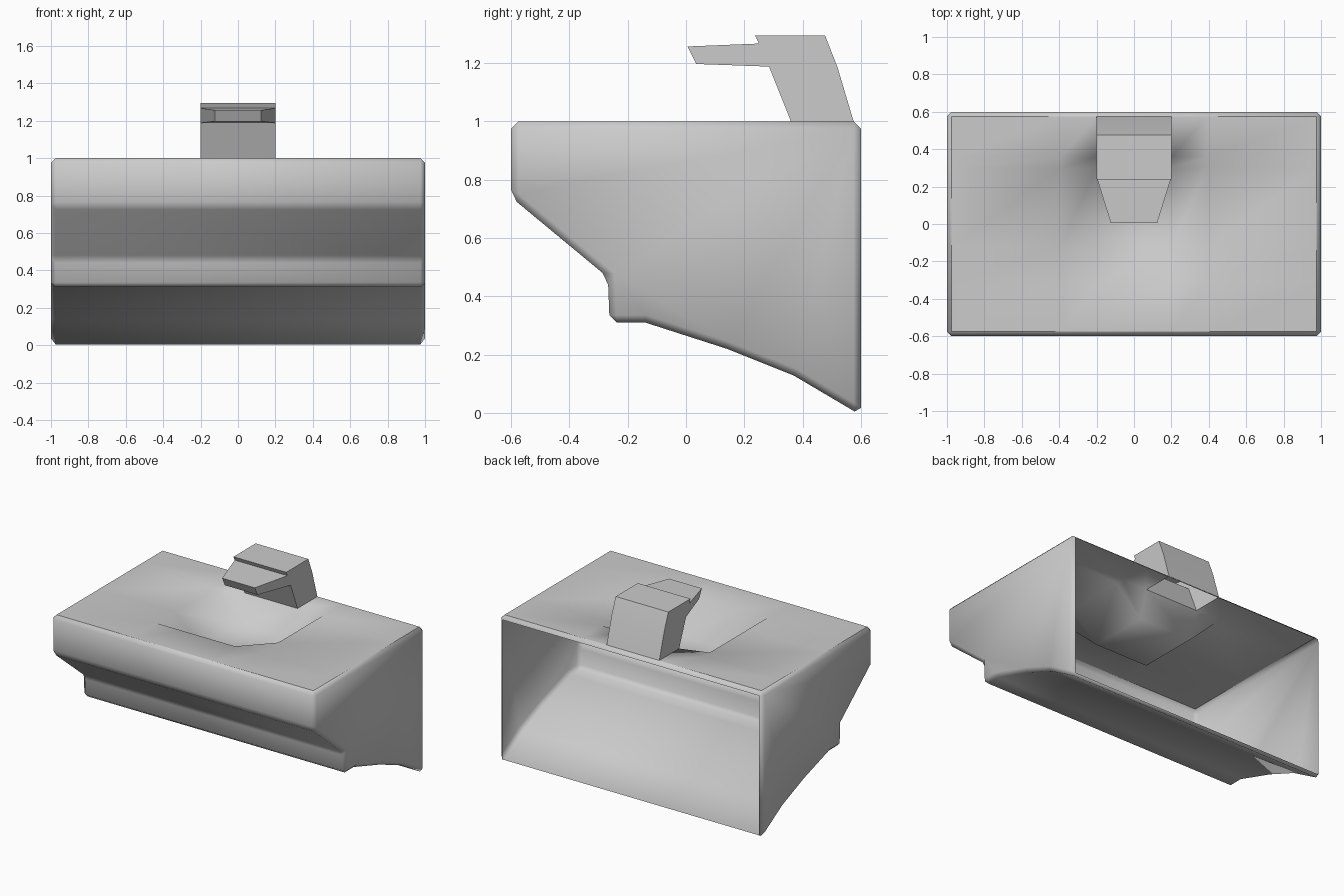
import bpy, bmesh

cube = bpy.data.objects.get("Cube")
if cube:
    bpy.data.objects.remove(cube, do_unlink=True)

grey = bpy.data.materials.new("ceramic_grey")
grey.use_nodes = True
colour = (0.6, 0.6, 0.6, 1)
grey.diffuse_color = colour
grey.node_tree.nodes["Principled BSDF"].inputs["Base Color"].default_value = colour


def finish(bm, name):
    mesh = bpy.data.meshes.new(name)
    for face in bm.faces:
        face.smooth = True
    bm.to_mesh(mesh)
    bm.free()
    mesh.materials.append(grey)
    obj = bpy.data.objects.new(name, mesh)
    bpy.context.collection.objects.link(obj)
    return obj


def extrude_profile(profile, half_width):
    """Sweep a closed side profile (y, z) across x."""
    bm = bmesh.new()
    face = bm.faces.new([bm.verts.new((-half_width, y, z)) for y, z in profile])
    result = bmesh.ops.extrude_face_region(bm, geom=[face], use_keep_orig=True)
    for v in result["geom"]:
        if isinstance(v, bmesh.types.BMVert):
            v.co.x = half_width
    bmesh.ops.recalc_face_normals(bm, faces=bm.faces[:])
    return bm


# Sink shell: chamfered body, open at the back and above
body = [(-0.6, 1), (-0.6, 0.74), (-0.268, 0.465), (-0.262, 0.31), (-0.14, 0.31),
        (0.14, 0.22), (0.37, 0.128), (0.6, -0.008), (0.6, 1)]
bm = extrude_profile(body, 1)
sharp = [e for e in bm.edges if e.calc_face_angle(0) > 0.45]
bmesh.ops.bevel(bm, geom=sharp, offset=0.025, segments=1, affect='EDGES')
bm.normal_update()
open_faces = [f for f in bm.faces
              if f.calc_area() > 1 and (f.normal.y > 0.95 or f.normal.z > 0.95)]
bmesh.ops.delete(bm, geom=open_faces, context='FACES')
finish(bm, "sink_shell")

# Deck with a sunken basin and an opening under the tap
xs = [-0.975, -0.39, -0.2, 0.2, 0.39, 0.975]
ys = [-0.575, -0.32, -0.12, 0.3, 0.36, 0.575]
bm = bmesh.new()
grid = [[bm.verts.new((x, y, 0.82 if abs(x) < 0.3 and -0.2 < y < 0.33 else 1))
         for x in xs] for y in ys]
for j in range(len(ys) - 1):
    for i in range(len(xs) - 1):
        if xs[i] == -0.2 and ys[j] == 0.36:
            continue
        bm.faces.new((grid[j][i], grid[j][i + 1], grid[j + 1][i + 1], grid[j + 1][i]))
finish(bm, "basin_deck")

# Tap: bent column with a flat tapering spout
tap = [(0.36, 1), (0.575, 1), (0.52, 1.185), (0.477, 1.295), (0.237, 1.295),
       (0.25, 1.267), (0.005, 1.257), (0.035, 1.197), (0.285, 1.188)]
bm = extrude_profile(tap, 0.2)
for v in bm.verts:
    if v.co.y < 0.1:
        v.co.x *= 0.62
base = [f for f in bm.faces if all(v.co.z < 1.01 for v in f.verts)]
bmesh.ops.delete(bm, geom=base, context='FACES')
tap_obj = finish(bm, "tap")
bpy.context.view_layer.objects.active = tap_obj
tap_obj.select_set(True)
bpy.ops.object.shade_smooth_by_angle(angle=1.0)
